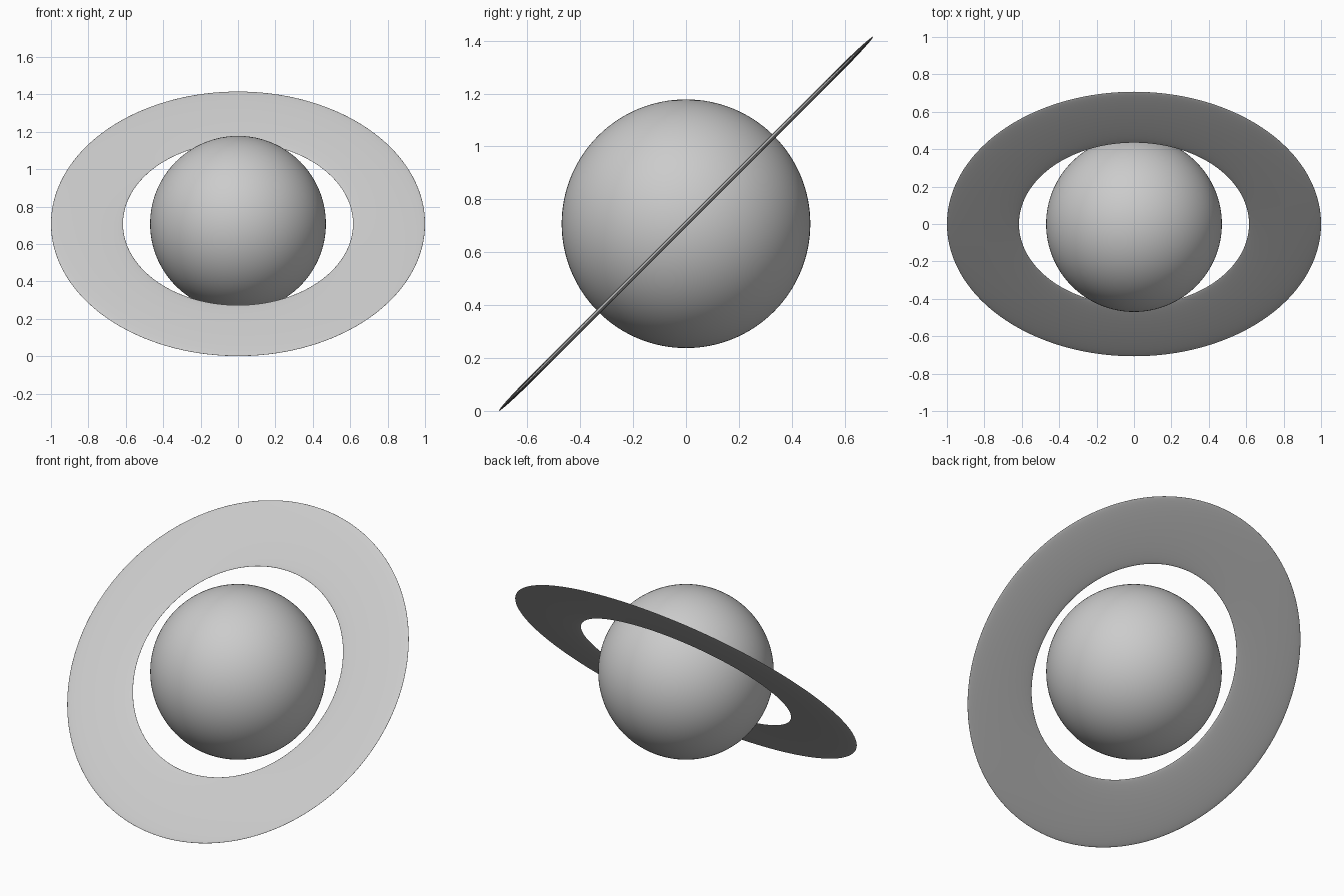
import bpy
import math

if "Cube" in bpy.data.objects:
    bpy.data.objects.remove(bpy.data.objects["Cube"])

CENTRE = (0, 0, 0.708)

grey = bpy.data.materials.new("light grey")
grey.diffuse_color = (0.6, 0.6, 0.6, 1)
grey.use_nodes = True
grey.node_tree.nodes["Principled BSDF"].inputs["Base Color"].default_value = grey.diffuse_color


def finish(name):
    """Name, colour and smooth the newly added object."""
    obj = bpy.context.object
    obj.name = name
    obj.data.materials.append(grey)
    bpy.ops.object.shade_smooth()
    return obj


# Globe
bpy.ops.mesh.primitive_uv_sphere_add(segments=128, ring_count=64, radius=0.47, location=CENTRE)
finish("planet_globe")

# Flattened ring, tilted up towards the back
inner, outer = 0.615, 1.0
bpy.ops.mesh.primitive_torus_add(
    major_segments=192, minor_segments=48,
    major_radius=(outer + inner) / 2, minor_radius=(outer - inner) / 2,
    location=CENTRE, rotation=(math.radians(45), 0, 0))
ring = finish("planet_ring")
ring.scale = (1, 1, 0.05)
